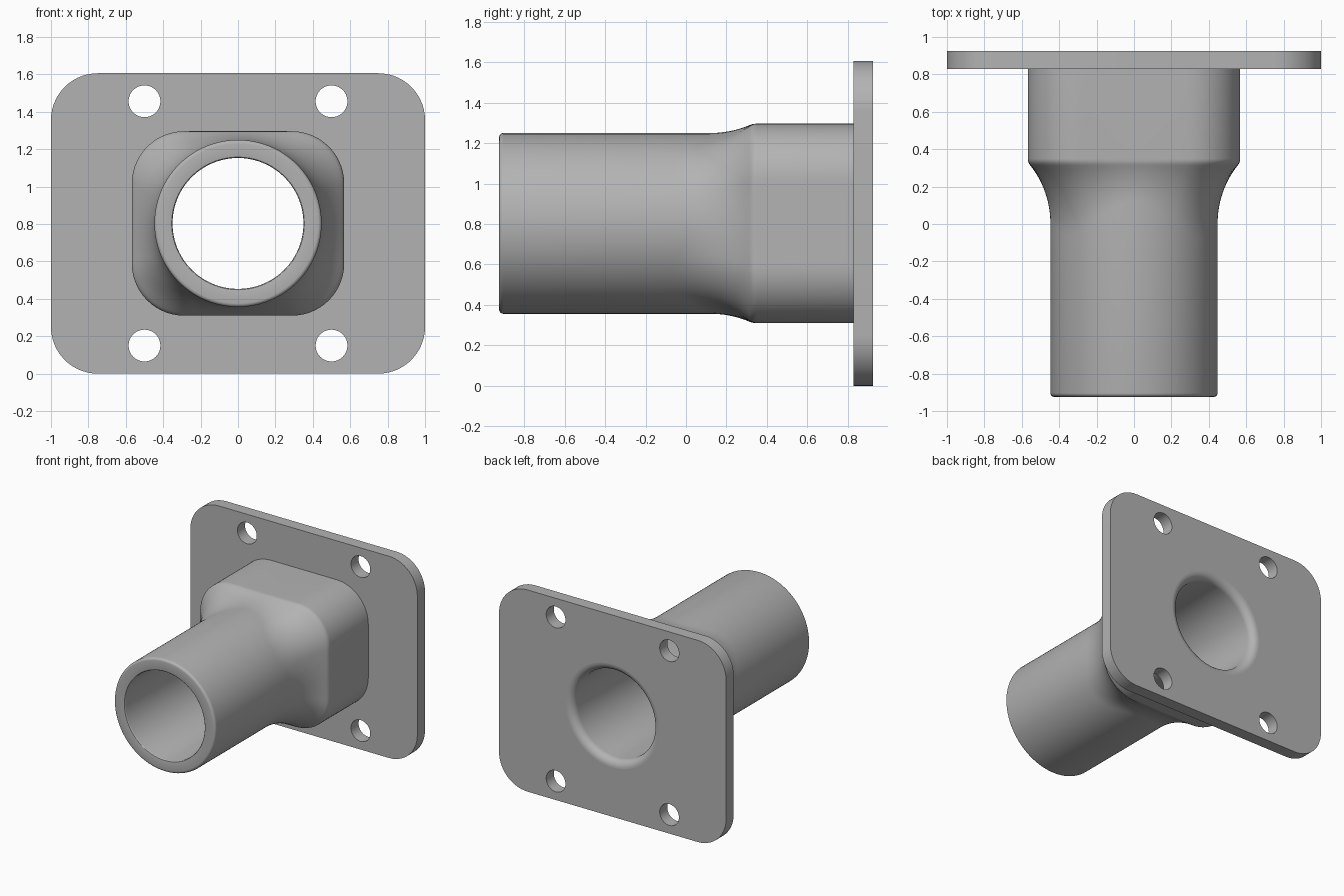
import bpy
import math

if "Cube" in bpy.data.objects:
    bpy.data.objects.remove(bpy.data.objects["Cube"], do_unlink=True)

ZC = 0.803                           # axis height of the tube
TUBE_R, BORE_R, FLARE = 0.447, 0.35, 0.06
FRONT, EDGE, PLATE, BACK = -0.924, 0.33, 0.828, 0.924
BLEND_R, ROUND = 0.5, 0.02

grey = bpy.data.materials.new("plain grey")
grey.use_nodes = True
colour = (0.45, 0.45, 0.45, 1)
grey.diffuse_color = colour
grey.node_tree.nodes["Principled BSDF"].inputs["Base Color"].default_value = colour


def rounded_rect(hx, hz, r, steps, flat=1):
    """Counter-clockwise outline with arc corners and subdivided flats."""
    corners = []
    for k, (sx, sz) in enumerate([(1, 1), (-1, 1), (-1, -1), (1, -1)]):
        for i in range(steps + 1):
            a = math.pi / 2 * (k + i / steps)
            corners.append((sx * (hx - r) + r * math.cos(a),
                            sz * (hz - r) + r * math.sin(a)))
    pts = []
    for i, p in enumerate(corners):
        pts.append(p)
        if i % (steps + 1) == steps:
            q = corners[(i + 1) % len(corners)]
            pts += [(p[0] + (q[0] - p[0]) * t / flat, p[1] + (q[1] - p[1]) * t / flat)
                    for t in range(1, flat)]
    return pts


def circle(r, angles, cx=0, cz=0):
    return [(cx + r * math.cos(a), cz + r * math.sin(a)) for a in angles]


def finish(obj):
    obj.data.materials.clear()
    obj.data.materials.append(grey)
    bpy.ops.object.select_all(action="DESELECT")
    obj.select_set(True)
    bpy.context.view_layer.objects.active = obj
    bpy.ops.object.shade_smooth_by_angle(angle=math.radians(30))


# Nozzle body: round tube blending into a rounded block, with a flared bore
section = rounded_rect(0.568, 0.493, 0.28, 14, 14)
angles = [math.atan2(z, x) for x, z in section]


def arc(cr, cy, r, start, end, n):
    return [(cr + r * math.cos(math.radians(start + (end - start) * i / n)),
             cy + r * math.sin(math.radians(start + (end - start) * i / n)))
            for i in range(n + 1)]


def body_profile(rim):
    """(radius, y) points from the block's back, over the tube, to the flare."""
    top = math.acos(1 - (rim - TUBE_R) / BLEND_R)
    blend = [(TUBE_R + BLEND_R * (1 - math.cos(p)),
              EDGE + BLEND_R * (math.sin(p) - math.sin(top)))
             for p in [top * 0.94 * i / 14 for i in range(15)]]
    a, b, c = blend[-1], (rim, EDGE), (rim, EDGE + ROUND)
    soft = [tuple((1 - t)**2 * a[j] + 2 * t * (1 - t) * b[j] + t * t * c[j] for j in (0, 1))
            for t in (0.25, 0.5, 0.75, 1)]
    outside = [(rim, PLATE)] + (blend + soft)[::-1]
    front = arc(TUBE_R - ROUND, FRONT + ROUND, ROUND, 0, -90, 5)
    lip = arc(BORE_R + 0.01, FRONT + 0.01, 0.01, 270, 180, 3)
    flare = arc(BORE_R + FLARE, BACK - FLARE, FLARE, 180, 90, 8)
    return outside + front + lip + flare


verts, faces = [], []
for (x, z), a in zip(section, angles):
    profile = body_profile(math.hypot(x, z))
    verts += [(r * math.cos(a), y, ZC + r * math.sin(a)) for r, y in profile]
n, m = len(profile), len(section)
for i in range(m):
    j = (i + 1) % m
    faces += [(i * n + k, i * n + k + 1, j * n + k + 1, j * n + k) for k in range(n - 1)]
mesh = bpy.data.meshes.new("nozzle_body")
mesh.from_pydata(verts, [], faces)
mesh.update()
body = bpy.data.objects.new("nozzle_body", mesh)
bpy.context.collection.objects.link(body)
finish(body)

# Mounting plate: extruded outline with bore and four bolt holes
turn = [math.tau * i / 40 for i in range(40)]
outlines = [rounded_rect(1, 0.803, 0.25, 14), circle(BORE_R + FLARE, angles)]
outlines += [circle(0.085, turn, sx * 0.5, sz * 0.653) for sx in (-1, 1) for sz in (-1, 1)]
curve = bpy.data.curves.new("mounting_plate", "CURVE")
curve.dimensions = "2D"
curve.fill_mode = "BOTH"
curve.extrude = (BACK - PLATE) / 2
for pts in outlines:
    spline = curve.splines.new("POLY")
    spline.points.add(len(pts) - 1)
    for point, (x, z) in zip(spline.points, pts):
        point.co = (x, z, 0, 1)
    spline.use_cyclic_u = True
plate = bpy.data.objects.new("mounting_plate", curve)
plate.location = (0, (BACK + PLATE) / 2, ZC)
plate.rotation_euler.x = math.pi / 2
bpy.context.collection.objects.link(plate)
bpy.ops.object.select_all(action="DESELECT")
plate.select_set(True)
bpy.context.view_layer.objects.active = plate
bpy.ops.object.convert(target="MESH")
finish(bpy.context.view_layer.objects.active)
